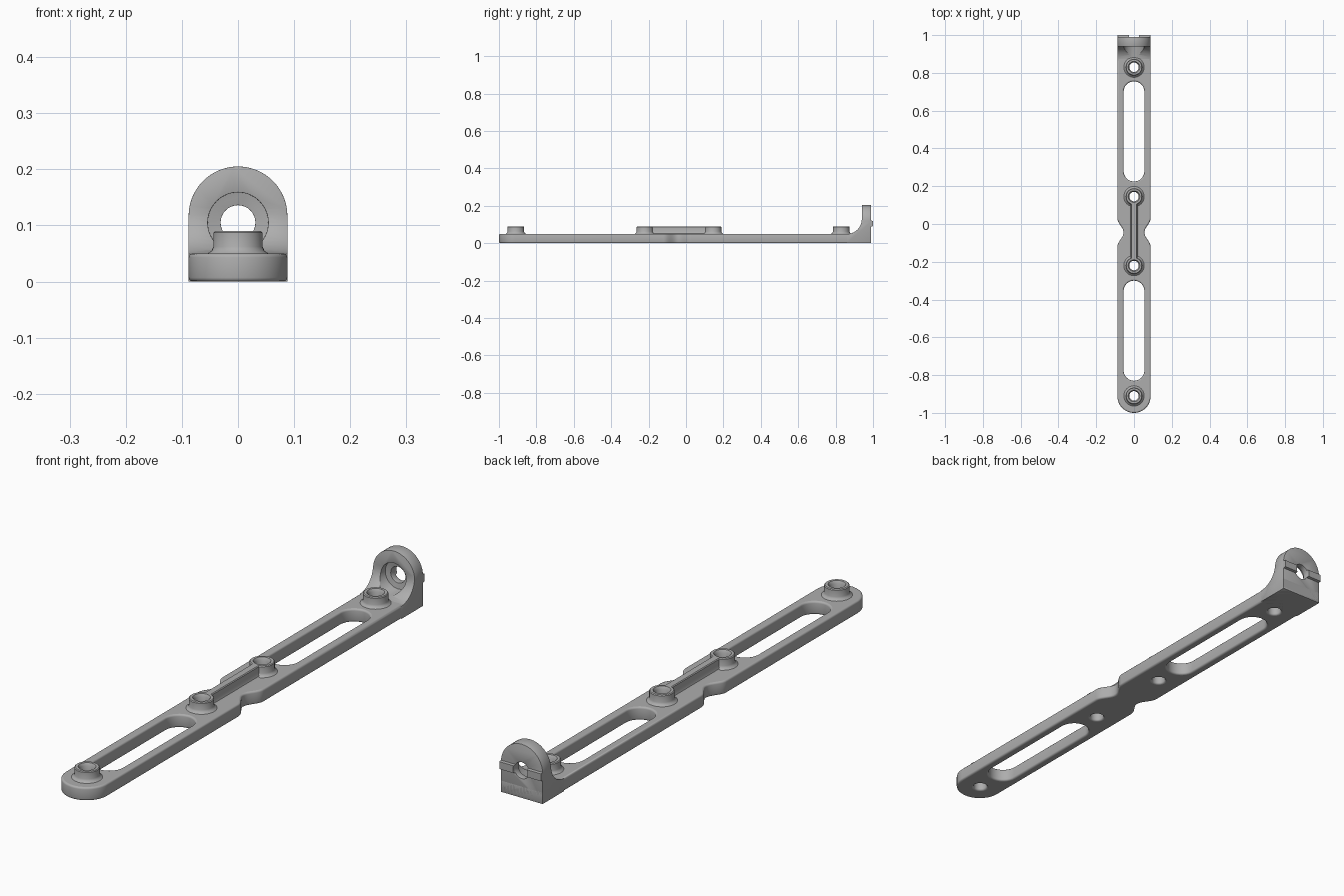
import bpy, bmesh, math
from mathutils import Matrix

cube = bpy.data.objects.get("Cube")
if cube:
    bpy.data.objects.remove(cube, do_unlink=True)

HALF_W, THICK, BACK = 0.088, 0.05, 0.99
BOSS_Y = (-0.91, -0.22, 0.145, 0.83)
EYE_Z = 0.105

grey = bpy.data.materials.new("plain grey")
grey.use_nodes = True
colour = (0.42, 0.42, 0.42, 1)
grey.diffuse_color = colour
grey.node_tree.nodes["Principled BSDF"].inputs["Base Color"].default_value = colour


def arc(cx, cy, r, start, end, n=16):
    angles = [math.radians(start + (end - start) * i / n) for i in range(n + 1)]
    return [(cx + r * math.cos(a), cy + r * math.sin(a)) for a in angles]


def activate(obj):
    bpy.ops.object.select_all(action='DESELECT')
    obj.select_set(True)
    bpy.context.view_layer.objects.active = obj


def finish(obj, angle=35):
    obj.data.materials.clear()
    obj.data.materials.append(grey)
    activate(obj)
    bpy.ops.object.shade_smooth_by_angle(angle=math.radians(angle))
    return obj


def from_bmesh(name, bm):
    bmesh.ops.recalc_face_normals(bm, faces=bm.faces)
    mesh = bpy.data.meshes.new(name)
    bm.to_mesh(mesh)
    bm.free()
    obj = bpy.data.objects.new(name, mesh)
    bpy.context.collection.objects.link(obj)
    return obj


def prism(name, points, axis, lo, hi):
    """Extrude a 2D outline along x (outline is y, z) or y (outline is x, z)."""
    bm = bmesh.new()
    place = (lambda p: (lo, p[0], p[1])) if axis == 'x' else (lambda p: (p[0], lo, p[1]))
    face = bm.faces.new([bm.verts.new(place(p)) for p in points])
    ext = bmesh.ops.extrude_face_region(bm, geom=[face])
    verts = [g for g in ext["geom"] if isinstance(g, bmesh.types.BMVert)]
    shift = (hi - lo, 0, 0) if axis == 'x' else (0, hi - lo, 0)
    bmesh.ops.translate(bm, verts=verts, vec=shift)
    return from_bmesh(name, bm)


def boolean(obj, cutter, operation):
    mod = obj.modifiers.new("cut", 'BOOLEAN')
    mod.operation, mod.solver, mod.object = operation, 'EXACT', cutter
    activate(obj)
    bpy.ops.object.modifier_apply(modifier=mod.name)


def bevel(obj, width, segments):
    mod = obj.modifiers.new("rounding", 'BEVEL')
    mod.width, mod.segments = width, segments
    mod.limit_method, mod.angle_limit = 'ANGLE', math.radians(40)
    activate(obj)
    bpy.ops.object.modifier_apply(modifier=mod.name)


# Flat bar: rounded front, waisted middle, square back, with slots and holes
waist = [(HALF_W - 0.033 * math.cos(math.pi * t / 16) ** 2, -0.045 + 0.075 * t / 8)
         for t in range(-8, 9)]
outline = (arc(0, -1 + HALF_W, HALF_W, 180, 360, 32) + waist
           + [(HALF_W, BACK), (-HALF_W, BACK)] + [(-x, y) for x, y in reversed(waist)])
loops = [outline]
for y0, y1 in ((-0.83, -0.3), (0.225, 0.755)):
    r = 0.055
    loops.append(arc(0, y0 + r, r, 180, 360) + arc(0, y1 - r, r, 0, 180))
for y in BOSS_Y:
    loops.append(arc(0, y, 0.025, 0, 360, 32)[:-1])

curve = bpy.data.curves.new("bar", 'CURVE')
curve.dimensions, curve.fill_mode = '2D', 'BOTH'
curve.bevel_depth, curve.bevel_resolution, curve.offset = 0.007, 2, -0.007
curve.extrude = THICK / 2 - curve.bevel_depth
for loop in loops:
    spline = curve.splines.new('POLY')
    spline.points.add(len(loop) - 1)
    for point, (x, y) in zip(spline.points, loop):
        point.co = (x, y, 0, 1)
    spline.use_cyclic_u = True
bar = bpy.data.objects.new("bar", curve)
bar.location.z = THICK / 2
bpy.context.collection.objects.link(bar)
activate(bar)
bpy.ops.object.convert(target='MESH')
finish(bpy.context.object)


# Screw bosses, turned from one profile with a flared foot
def boss(name, y):
    profile = [(0.025, 0.045), (0.025, 0.08), (0.031, 0.09), (0.041, 0.09), (0.044, 0.087),
               (0.044, 0.062), (0.047, 0.055), (0.054, 0.05)]
    bm = bmesh.new()
    verts = [bm.verts.new((r, 0, z)) for r, z in profile]
    edges = [bm.edges.new(pair) for pair in zip(verts, verts[1:])]
    bmesh.ops.spin(bm, geom=verts + edges, cent=(0, 0, 0), axis=(0, 0, 1),
                   angle=math.tau, steps=32)
    bmesh.ops.remove_doubles(bm, verts=bm.verts, dist=0.0001)
    bmesh.ops.translate(bm, verts=bm.verts, vec=(0, y, 0))
    finish(from_bmesh(name, bm))


for name, y in zip(("front", "middle_front", "middle_back", "back"), BOSS_Y):
    boss(name + "_boss", y)

# Rib linking the two middle bosses
side = [(0.025, 0.049), (0.018, 0.053), (0.015, 0.06), (0.015, 0.087), (0.012, 0.09)]
finish(prism("rib", side + [(-x, z) for x, z in reversed(side)], 'y',
             BOSS_Y[1] + 0.036, BOSS_Y[2] - 0.036))

# Upright lug: filleted side profile trimmed to an arch
FACE = 0.94
fillet = [(FACE - 0.08 + 0.08 * math.sin(a), 0.129 - 0.08 * math.cos(a))
          for a in (math.radians(9 * i) for i in range(11))]
lug = prism("lug", [(FACE - 0.08, 0)] + fillet + [(FACE, 0.25), (BACK, 0.25), (BACK, 0)],
            'x', -0.12, 0.12)
arch = prism("arch_cutter", arc(0, 0.117, HALF_W, 0, 180, 32) + [(-HALF_W, -0.05), (HALF_W, -0.05)],
             'y', 0.7, 1.1)
recess = prism("recess_cutter", arc(0, EYE_Z, 0.054, 0, 360, 40)[:-1], 'y', 0.7, 0.965)
eye = prism("eye_cutter", arc(0, EYE_Z, 0.031, 0, 360, 32)[:-1], 'y', 0.7, 1.1)
boolean(lug, arch, 'INTERSECT')
boolean(lug, recess, 'DIFFERENCE')
boolean(lug, eye, 'DIFFERENCE')
bevel(lug, 0.004, 2)
finish(lug)

# Locating ridge across the back of the lug, split by the eye
ridge = prism("back_ridge", [(0.985, 0.088), (1, 0.091), (1, 0.119), (0.985, 0.122)],
              'x', -HALF_W, HALF_W)
boolean(ridge, eye, 'DIFFERENCE')
finish(ridge)

for cutter in (arch, recess, eye):
    bpy.data.objects.remove(cutter, do_unlink=True)
